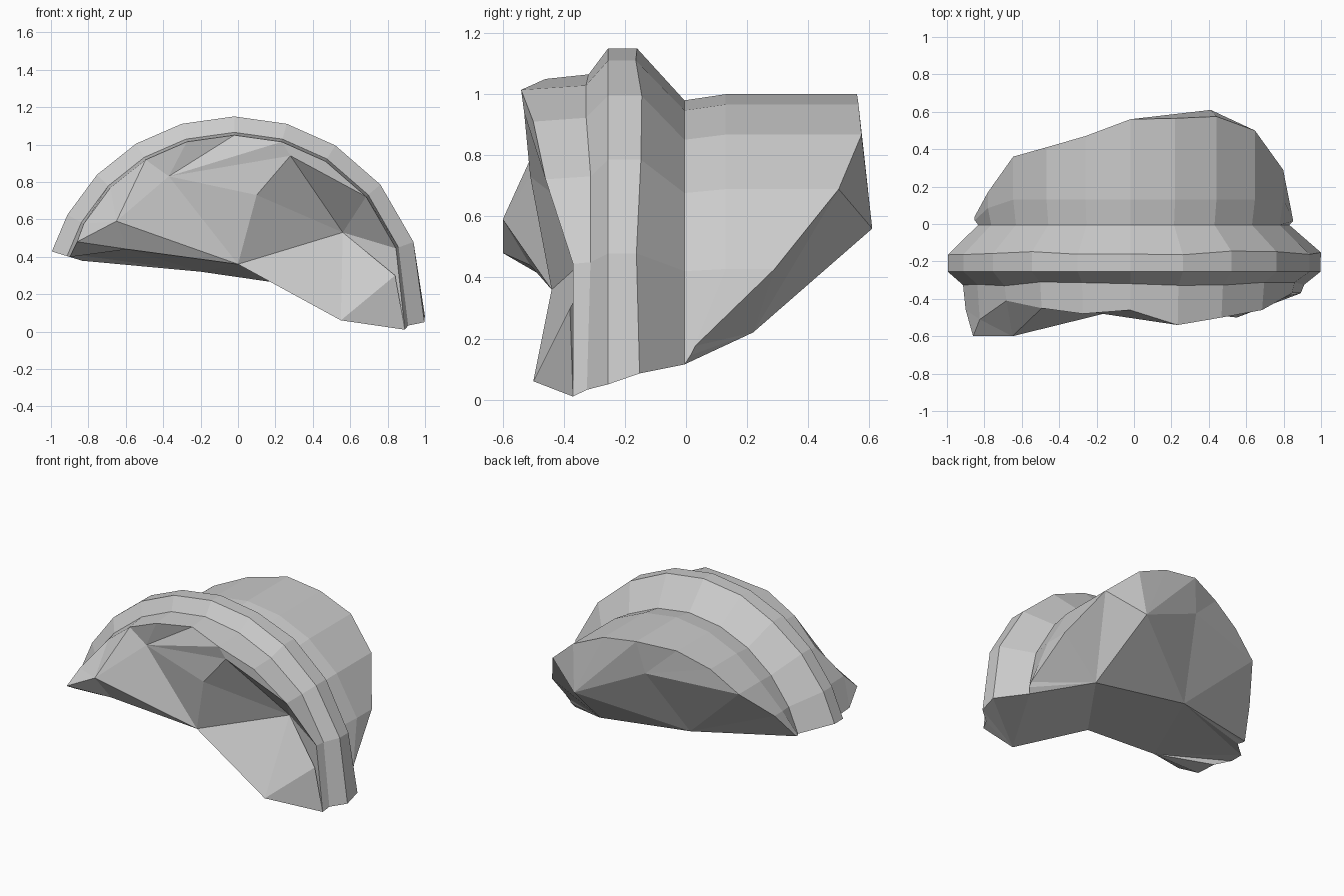
import bpy, bmesh, math, random

if "Cube" in bpy.data.objects:
    bpy.data.objects.remove(bpy.data.objects["Cube"])

random.seed(4)
bm = bmesh.new()

# Turned outer surface: a banded drum about the y axis, broken at both ends
CX, CZ = -0.02, 0.13
ANGLES = [163, 151, 136, 121, 106, 90, 74, 58, 40, 20, -3]
FRONT = [-.46, -.51, -.41, -.45, -.48, -.46, -.54, -.50, -.46, -.37, -.37]
BACK = [.04, .17, .36, .41, .47, .56, .565, .575, .50, .29, .03]
RADII = [.92, .935, 1.02, 1.02, .85, .87, .87]
RIGHT_END = [-7.5, -6, -4.5, -2.5, -1, 1, 3]
grid = []
for i, ang in enumerate(ANGLES):
    ys = [FRONT[i], -.32, -.255, -.155, -.005, min(.13, BACK[i] * .5), BACK[i]]
    column = []
    for j, (y, r) in enumerate(zip(ys, RADII)):
        a = math.radians(RIGHT_END[j] if i == len(ANGLES) - 1 else ang)
        if j in (1, 3):
            y += random.uniform(-.012, .012)
        column.append(bm.verts.new((CX + r * math.cos(a), y, CZ + r * math.sin(a))))
    grid.append(column)
for a, b in zip(grid, grid[1:]):
    for j in range(len(RADII) - 1):
        bm.faces.new((a[j], a[j + 1], b[j + 1], b[j]))

# Fracture surface: large rough facets on the front, underside and back
P = {k: bm.verts.new(v) for k, v in {
    'T': (-.86, -.60, .48), 'A': (-.65, -.60, .59), 'B': (-.37, -.45, .83),
    'C': (.10, -.51, .73), 'D': (.28, -.53, .94), 'E': (.56, -.25, .53),
    'F': (0, -.44, .36), 'M': (.84, -.38, .30), 'G': (.55, -.50, .06),
    'I': (.49, .22, .22), 'J': (.41, .61, .56), 'N': (-.06, .52, .78),
    'K': (-.20, .24, .32), 'L': (-.59, -.51, .44)}.items()}
for f in ('TAL', 'ABF', 'BCF', 'BDC', 'CDE', 'CEF', 'EMG', 'EGF', 'AFL',
          'LFK', 'FGI', 'FIK', 'IJK', 'JNK'):
    bm.faces.new([P[k] for k in f])

# Stitch the broken rim to the fracture facets, walking round both loops
rim = [c[0] for c in grid] + grid[-1][1:] + [c[-1] for c in grid[-2::-1]] + grid[0][-2:0:-1]
partner = 'TAABBBDDEEG' + 'GGGIII' + 'IJJJNNNKKK' + 'KKLLL'
order = 'TABDEMGIJNKL'
for n, v in enumerate(rim):
    w = rim[(n + 1) % len(rim)]
    p, q = partner[n], partner[(n + 1) % len(rim)]
    bm.faces.new((v, w, P[p]))
    while p != q:
        nxt = order[(order.index(p) + 1) % len(order)]
        bm.faces.new((w, P[nxt], P[p]))
        p = nxt

bmesh.ops.recalc_face_normals(bm, faces=bm.faces)
mesh = bpy.data.meshes.new("broken_column_fragment")
bm.to_mesh(mesh)
bm.free()
obj = bpy.data.objects.new("broken_column_fragment", mesh)
bpy.context.collection.objects.link(obj)
